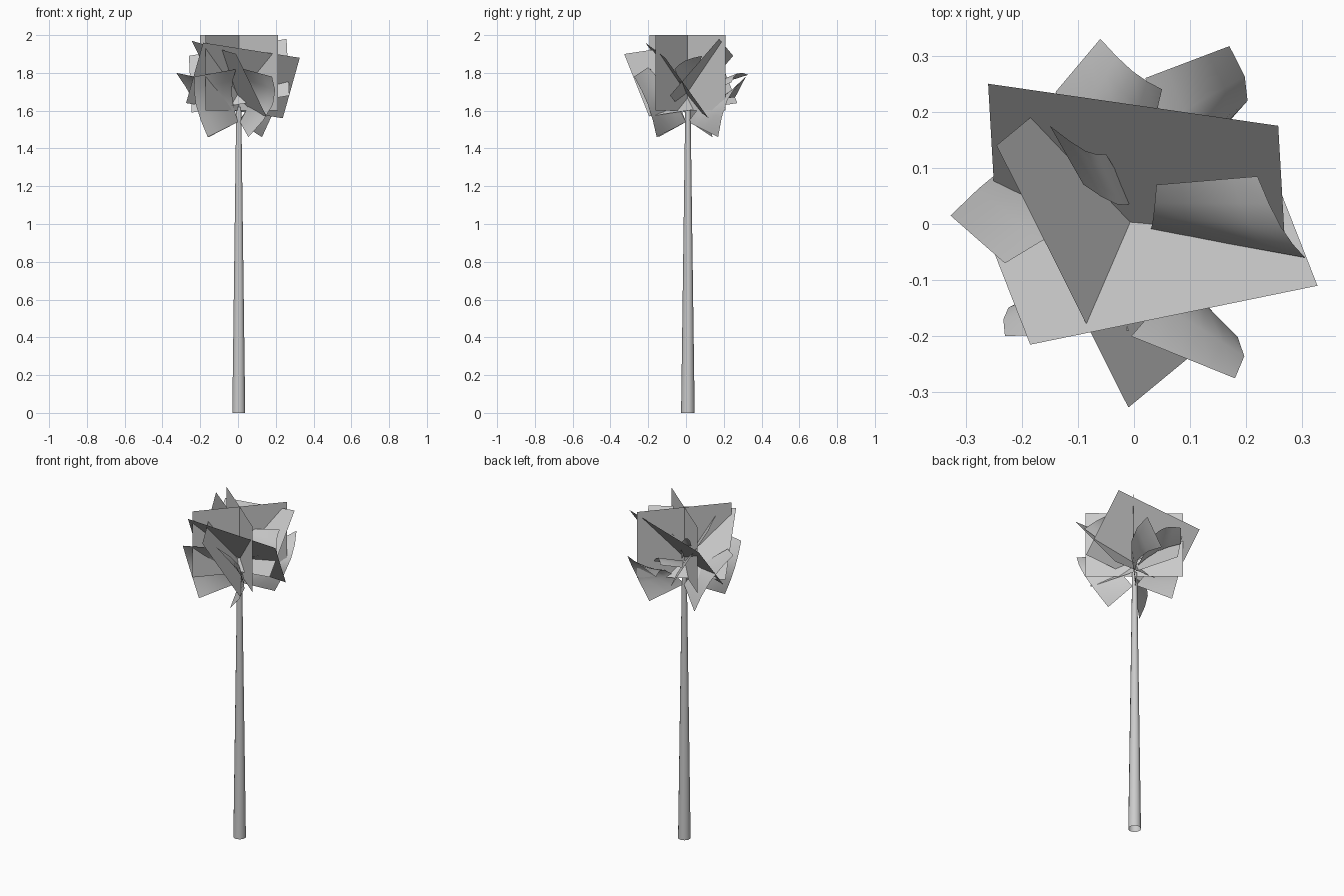
import bpy
import bmesh
import math
from mathutils import Vector, Matrix

cube = bpy.data.objects.get("Cube")
if cube:
    bpy.data.objects.remove(cube, do_unlink=True)

grey = bpy.data.materials.new("pale_grey")
grey.use_nodes = True
grey.diffuse_color = (0.6, 0.6, 0.6, 1)
grey.node_tree.nodes["Principled BSDF"].inputs["Base Color"].default_value = grey.diffuse_color


def add_object(name, bm, smooth=False):
    """Turn a bmesh into a named grey object."""
    mesh = bpy.data.meshes.new(name)
    for face in bm.faces:
        face.smooth = smooth
    bm.to_mesh(mesh)
    bm.free()
    mesh.materials.append(grey)
    obj = bpy.data.objects.new(name, mesh)
    bpy.context.collection.objects.link(obj)
    return obj


def card(name, corner, along, down):
    """Flat four-sided card from one corner and its two edge directions."""
    corner, along, down = Vector(corner), Vector(along), Vector(down)
    bm = bmesh.new()
    points = (corner, corner + along, corner + along + down, corner + down)
    bm.faces.new([bm.verts.new(p) for p in points])
    return add_object(name, bm)


def frond(name, bulge, root, left, tip, right, steps=4):
    """Card with its root at the trunk, bowed along its own normal."""
    root, left, tip, right = map(Vector, (root, left, tip, right))
    normal = (left - root).cross(right - root).normalized()
    bm = bmesh.new()
    grid = []
    for i in range(steps + 1):
        u = i / steps
        row = []
        for j in range(steps + 1):
            v = j / steps
            p = root.lerp(left, u).lerp(right.lerp(tip, u), v)
            row.append(bm.verts.new(p + normal * bulge * math.sin(math.pi * v)))
        grid.append(row)
    for i in range(steps):
        for j in range(steps):
            bm.faces.new((grid[i][j], grid[i + 1][j],
                          grid[i + 1][j + 1], grid[i][j + 1]))
    return add_object(name, bm, smooth=True)


# Tapered trunk, open at the ends
trunk = bmesh.new()
bmesh.ops.create_cone(trunk, cap_ends=False, segments=10, radius1=0.036,
                      radius2=0.014, depth=1.62,
                      matrix=Matrix.Translation((0.004, 0.01, 0.81)))
add_object("trunk", trunk, smooth=True)

# Two upright crossed foliage cards
for number, degrees in enumerate((48.5, 140.5)):
    half = Vector((math.cos(math.radians(degrees)), math.sin(math.radians(degrees)), 0)) * 0.267
    card(f"upright_card_{number}", Vector((0.005, 0.008, 2)) - half, half * 2, (0, 0, -0.4))

# Tilted flat foliage cards
tilted_cards = {
    "back": ((0.257, 0.175, 1.98), (-0.517, 0.075, -0.09), (0.015, -0.26, -0.3)),
    "front": ((0.327, -0.11, 1.88), (-0.512, -0.105, 0.08), (-0.09, 0.23, -0.32)),
    "side": ((-0.01, -0.327, 1.9), (-0.235, 0.467, 0.07), (0.16, 0.132, -0.33)),
}
for side, shape in tilted_cards.items():
    card(f"tilted_card_{side}", *shape)

# Bowed fronds around the crown: bow depth, then root, left, tip and right corners
fronds = {
    "left": (-0.02, (0.04, 0.07, 1.85), (0.22, 0.085, 1.89), (0.305, -0.06, 1.82), (0.03, -0.01, 1.7)),
    "upper": (0.03, (0, 0.04, 1.7), (-0.05, 0.125, 1.83), (-0.15, 0.175, 1.9), (-0.09, 0.07, 1.8)),
    "right": (0.03, (0, 0.02, 1.54), (-0.155, 0.14, 1.46), (-0.327, 0.015, 1.8), (-0.23, -0.07, 1.78)),
    "back": (0.03, (0, 0.03, 1.66), (0.05, 0.24, 1.75), (-0.06, 0.33, 1.79), (-0.14, 0.235, 1.76)),
    "back_left": (0.07, (0, 0.01, 1.54), (0.127, 0.17, 1.46), (0.17, 0.317, 1.78), (0.02, 0.26, 1.67)),
    "front_left": (-0.07, (0.01, 0, 1.54), (0.055, -0.155, 1.46), (0.18, -0.275, 1.78), (-0.005, -0.2, 1.83)),
    "front_right": (0.04, (0, 0, 1.54), (-0.16, -0.145, 1.46), (-0.23, -0.2, 1.78), (-0.01, -0.19, 1.82)),
}
for side, shape in fronds.items():
    frond(f"frond_{side}", *shape)
